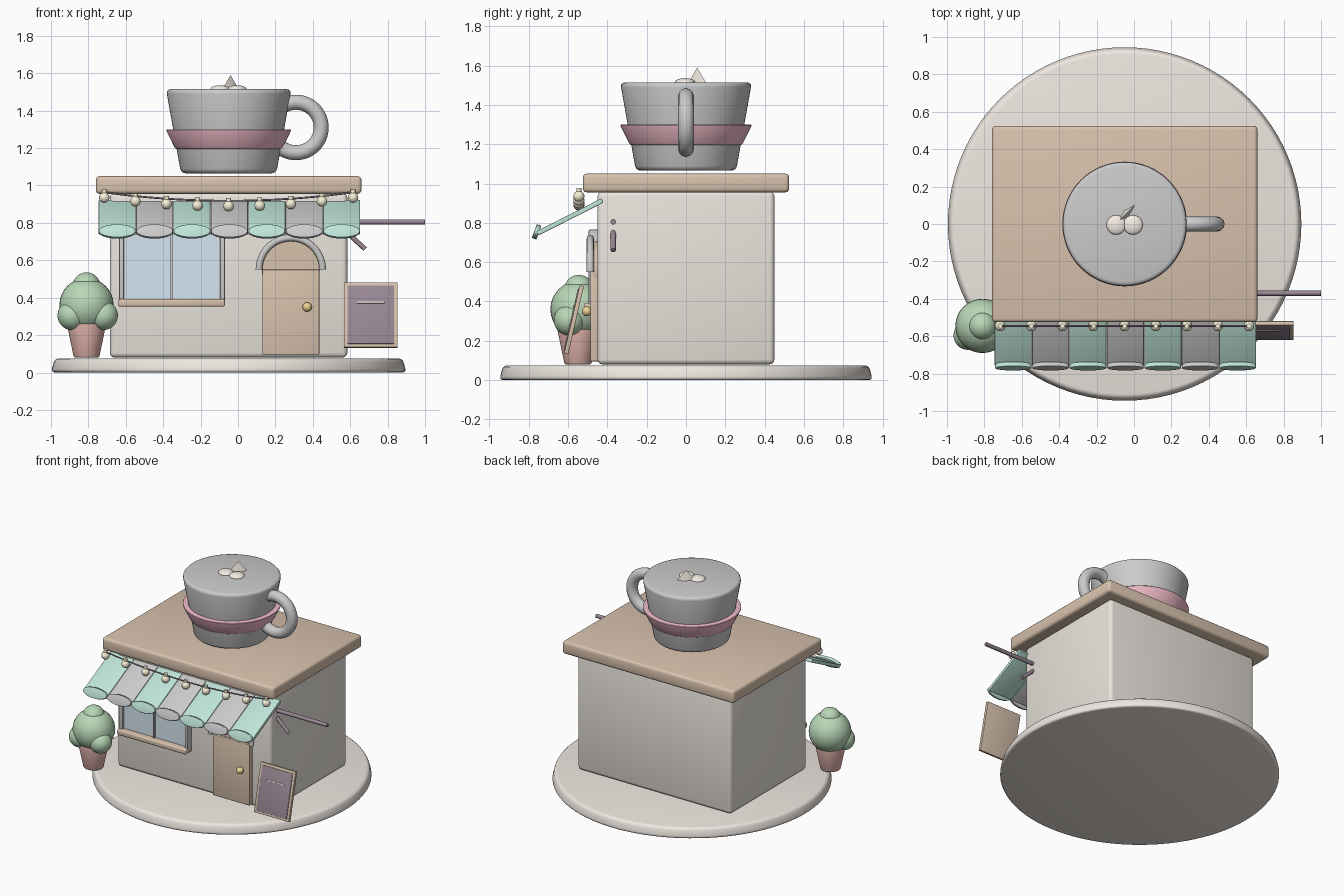
import bpy, bmesh
from math import radians, sin, cos, pi, atan2
from mathutils import Matrix

if "Cube" in bpy.data.objects:
    bpy.data.objects.remove(bpy.data.objects["Cube"])

CX = -0.05  # centre line of the shop
COLORS = {
    "stone": (0.86, 0.80, 0.75), "plaster": (0.82, 0.78, 0.72), "wood": (0.69, 0.54, 0.42),
    "mint": (0.52, 0.78, 0.69), "pink": (0.87, 0.50, 0.58), "glass": (0.68, 0.79, 0.88),
    "dark": (0.32, 0.25, 0.30), "leaf": (0.48, 0.68, 0.47), "clay": (0.77, 0.46, 0.42),
    "gold": (0.85, 0.65, 0.30), "bulb": (0.93, 0.88, 0.68), "cream": (0.92, 0.86, 0.79),
}
mats = {}


def finish(ob, color):
    if color:
        if color not in mats:
            mats[color] = bpy.data.materials.new(color)
            mats[color].diffuse_color = (*COLORS[color], 1)
        ob.data.materials.append(mats[color])
    bpy.ops.object.select_all(action='DESELECT')
    ob.select_set(True)
    bpy.context.view_layer.objects.active = ob
    bpy.ops.object.shade_smooth_by_angle(angle=radians(40))
    return ob


def make(name, bm, color, loc, rot=(0, 0, 0), bevel=0, scale=(1, 1, 1)):
    bmesh.ops.scale(bm, vec=scale, verts=bm.verts)
    if bevel:
        edges = [e for e in bm.edges if e.calc_face_angle(0) > radians(40)]
        bmesh.ops.bevel(bm, geom=edges, offset=bevel, segments=3, profile=0.5, affect='EDGES')
    me = bpy.data.meshes.new(name)
    bm.to_mesh(me)
    bm.free()
    ob = bpy.data.objects.new(name, me)
    bpy.context.collection.objects.link(ob)
    ob.location, ob.rotation_euler = loc, rot
    return finish(ob, color)


def box(name, lo, hi, color=None, bevel=0.005, rot=(0, 0, 0)):
    bm = bmesh.new()
    bmesh.ops.create_cube(bm, size=1)
    return make(name, bm, color, [(a + b) / 2 for a, b in zip(lo, hi)], rot, bevel,
                [b - a for a, b in zip(lo, hi)])


def cone(name, r1, r2, depth, loc, color=None, bevel=0, rot=(0, 0, 0), scale=(1, 1, 1), segs=64):
    bm = bmesh.new()
    bmesh.ops.create_cone(bm, cap_ends=True, segments=segs, radius1=r1, radius2=r2, depth=depth)
    return make(name, bm, color, loc, rot, bevel, scale)


def ball(name, r, loc, color, scale=(1, 1, 1)):
    bm = bmesh.new()
    bmesh.ops.create_uvsphere(bm, u_segments=32, v_segments=16, radius=r)
    return make(name, bm, color, loc, scale=scale)


def tube(name, pts, r, color=None, cyclic=False):
    cu = bpy.data.curves.new(name, 'CURVE')
    cu.dimensions = '3D'
    cu.bevel_depth, cu.bevel_resolution, cu.use_fill_caps = r, 4, True
    sp = cu.splines.new('POLY')
    sp.points.add(len(pts) - 1)
    for p, co in zip(sp.points, pts):
        p.co = (*co, 1)
    sp.use_cyclic_u = cyclic
    ob = bpy.data.objects.new(name, cu)
    bpy.context.collection.objects.link(ob)
    bpy.ops.object.select_all(action='DESELECT')
    ob.select_set(True)
    bpy.context.view_layer.objects.active = ob
    bpy.ops.object.convert(target='MESH')
    return finish(bpy.context.object, color)


def arc(cx, y, cz, r, a, n):
    return [(cx + r * cos(a * i / n), y, cz + r * sin(a * i / n)) for i in range(n + 1)]


# base, walls and roof
cone("base", 0.95, 0.93, 0.075, (CX, 0, 0.0375), "stone", 0.02, segs=96)
box("walls", (-0.685, -0.45, 0.08), (0.585, 0.45, 0.96), "plaster", 0.025)
box("roof", (-0.76, -0.525, 0.955), (0.66, 0.525, 1.05), "wood", 0.02)

# giant cup with band, handle and foam
cone("cup", 0.255, 0.335, 0.45, (CX, 0, 1.29), None, 0.025)
cone("cup_band", 0.285, 0.337, 0.105, (CX, 0, 1.2475), "pink", 0.01)
tube("cup_handle", arc(0.31, 0, 1.31, 0.135, 2 * pi, 48)[:-1], 0.04, None, True)
for i, x in enumerate((-0.095, -0.005)):
    ball(f"foam_{i}", 0.052, (x, -0.005, 1.515), "cream", (1, 1, 0.4))
cone("foam_tip", 0.062, 0, 0.075, (-0.04, 0.057, 1.5525), "cream", 0, (0, 0, radians(45)),
     (1, 0.28, 1), 4)

# window: glass, frame bars, sill
box("window_glass", (-0.62, -0.475, 0.39), (-0.095, -0.44, 0.75), "glass", 0)
for i, x in enumerate((-0.635, -0.095)):
    box(f"window_side_{i}", (x, -0.495, 0.38), (x + 0.025, -0.44, 0.765))
box("window_mullion", (-0.361, -0.49, 0.39), (-0.349, -0.44, 0.75), None, 0.002)
box("window_top", (-0.635, -0.495, 0.745), (-0.07, -0.44, 0.765))
box("window_sill", (-0.64, -0.52, 0.352), (-0.07, -0.44, 0.392), "wood", 0.01)

# door with arched top and knob
box("door", (0.13, -0.487, 0.095), (0.435, -0.44, 0.55), "wood")
cone("door_arch_panel", 0.155, 0.155, 0.03, (0.2825, -0.455, 0.55), "wood", 0, (pi / 2, 0, 0))
tube("door_arch", arc(0.2825, -0.487, 0.55, 0.17, pi, 32), 0.018)
ball("door_knob", 0.025, (0.37, -0.505, 0.35), "gold")

# striped awning with scalloped hem
slope = atan2(0.17, 0.335)
for i in range(7):
    x = -0.745 + 0.2 * i
    col = None if i % 2 else "mint"
    box(f"awning_strip_{i}", (x, -0.775, 0.818), (x + 0.198, -0.405, 0.842), col, 0.004,
        (slope, 0, 0))
    cone(f"awning_scallop_{i}", 0.098, 0.098, 0.025, (x + 0.099, -0.76, 0.754), col, 0.004,
         (pi / 2 + radians(-20), 0, 0), (1, 0.38, 1), 32)

# string of lights
def sag(x):
    return 0.045 * ((x - CX) / 0.665) ** 2

xs = [CX - 0.665 + 1.33 * i / 32 for i in range(33)]
tube("light_string", [(x, -0.545, 0.918 + sag(x)) for x in xs], 0.005, "dark")
for i in range(9):
    x = CX - 0.665 + 1.33 * i / 8
    ball(f"bulb_{i}", 0.028, (x, -0.545, 0.89 + sag(x)), "bulb")
    cone(f"bulb_cap_{i}", 0.013, 0.013, 0.025, (x, -0.545, 0.92 + sag(x)), "bulb", segs=16)

# bracket pole on the right wall
tube("bracket_pole", [(0.56, -0.37, 0.805), (1.0, -0.37, 0.805)], 0.014, "dark")
tube("bracket_brace", [(0.57, -0.37, 0.76), (0.68, -0.37, 0.66)], 0.013, "dark")

# leaning menu board
tilt = Matrix.Translation((0.71, -0.57, 0.307)) @ Matrix.Rotation(radians(-13), 4, 'X')
for name, w, h, t, y, z, col in (("board_frame", 0.288, 0.355, 0.022, 0, 0, "wood"),
                                 ("board_panel", 0.25, 0.32, 0.012, -0.01, 0, "dark"),
                                 ("board_line", 0.15, 0.009, 0.006, -0.017, 0.065, "cream")):
    ob = box(name, (-w / 2, -t / 2, -h / 2), (w / 2, t / 2, h / 2), col, 0.002)
    ob.matrix_world = tilt @ Matrix.Translation((0, y, z))

# potted bush
cone("plant_pot", 0.068, 0.105, 0.18, (-0.81, -0.55, 0.17), "clay", 0.008, segs=40)
for i, (x, y, z, r) in enumerate(((-0.81, -0.545, 0.36, 0.145), (-0.81, -0.545, 0.46, 0.075),
                                  (-0.887, -0.595, 0.305, 0.078), (-0.72, -0.595, 0.305, 0.078))):
    ball(f"bush_{i}", r, (x, y, z), "leaf")

for m in bpy.data.materials:
    if m.users and not m.is_grease_pencil:
        m.use_nodes = True
        m.node_tree.nodes["Principled BSDF"].inputs["Base Color"].default_value = m.diffuse_color
